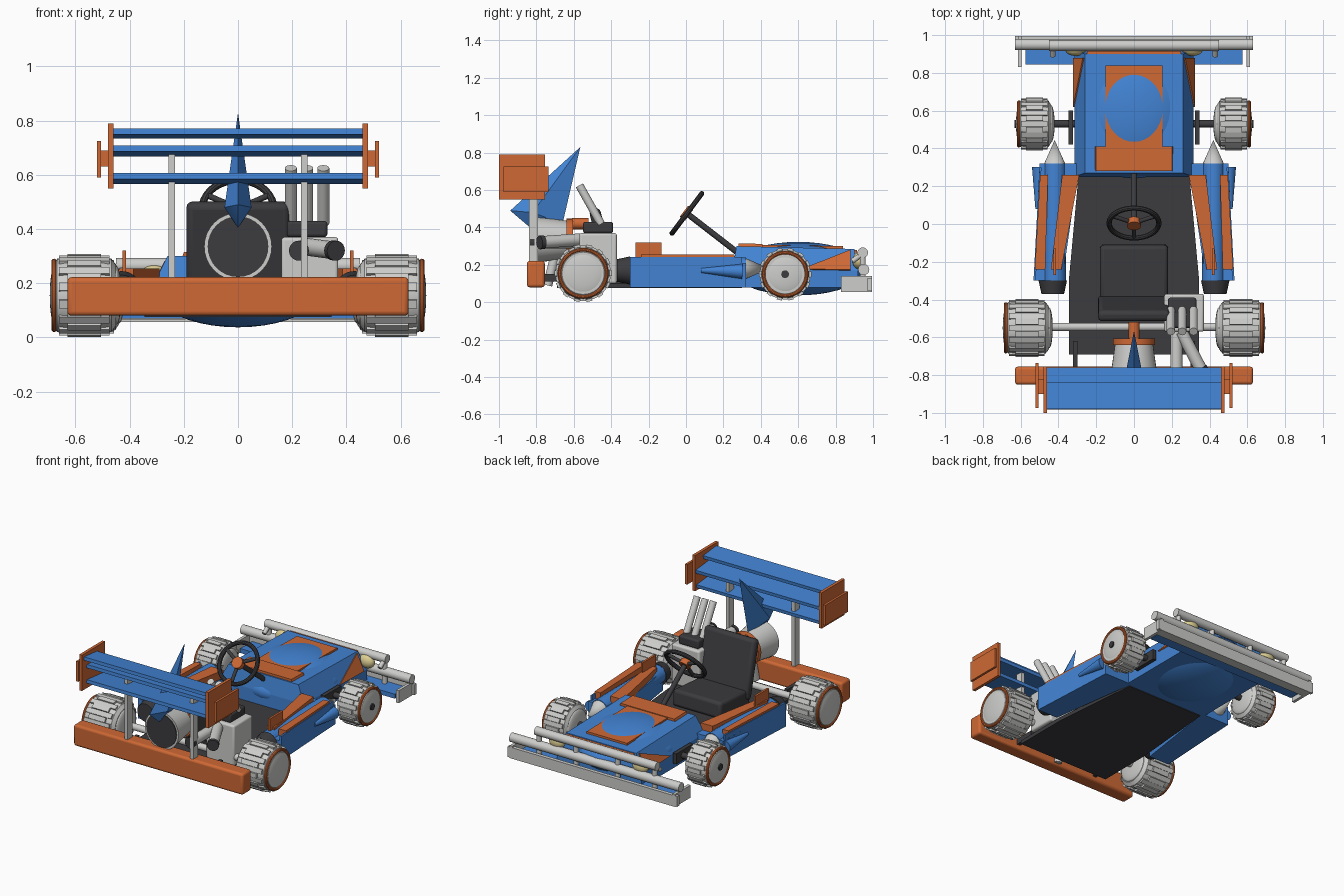
import bpy, bmesh, math
from mathutils import Vector, Matrix

if "Cube" in bpy.data.objects:
    bpy.data.objects.remove(bpy.data.objects["Cube"])


def material(name, rgb):
    m = bpy.data.materials.new(name)
    m.diffuse_color = (*rgb, 1)
    m.use_nodes = True
    m.node_tree.nodes["Principled BSDF"].inputs["Base Color"].default_value = m.diffuse_color
    return m


BLUE = material("blue", (0.055, 0.23, 0.66))
ORANGE = material("orange", (0.62, 0.14, 0.035))
GREY = material("light grey", (0.61, 0.61, 0.60))
DARK = material("charcoal", (0.045, 0.045, 0.05))
YELLOW = material("pale yellow", (0.72, 0.62, 0.29))


def finish(name, bm, mat, bevel=0.0):
    bmesh.ops.recalc_face_normals(bm, faces=bm.faces)
    me = bpy.data.meshes.new(name)
    bm.to_mesh(me)
    bm.free()
    me.materials.append(mat)
    ob = bpy.data.objects.new(name, me)
    bpy.context.collection.objects.link(ob)
    if bevel:
        b = ob.modifiers.new("bevel", "BEVEL")
        b.width, b.segments = bevel, 3
    return ob


def box(name, lo, hi, mat, bevel=0.0, pitch=0.0):
    """Box from corner to corner, tilted about x by pitch."""
    lo, hi = Vector(lo), Vector(hi)
    bm = bmesh.new()
    bmesh.ops.create_cube(bm, size=1, matrix=Matrix.Translation((lo + hi) / 2)
                          @ Matrix.Rotation(pitch, 4, 'X') @ Matrix.Diagonal((*(hi - lo), 1)))
    return finish(name, bm, mat, bevel)


def rod(name, a, b, r, mat, r2=None, seg=20):
    """Cylinder or cone between two points."""
    a, b = Vector(a), Vector(b)
    bm = bmesh.new()
    rot = (b - a).to_track_quat('Z', 'Y').to_matrix().to_4x4()
    bmesh.ops.create_cone(bm, cap_ends=True, segments=seg, radius1=r, radius2=r if r2 is None else r2,
                          depth=(b - a).length, matrix=Matrix.Translation((a + b) / 2) @ rot)
    return finish(name, bm, mat)


def ball(name, c, radii, mat):
    bm = bmesh.new()
    bmesh.ops.create_uvsphere(bm, u_segments=32, v_segments=20, radius=1,
                              matrix=Matrix.Translation(c) @ Matrix.Diagonal((*radii, 1)))
    return finish(name, bm, mat)


def loft(name, lower, upper, mat):
    """Solid between two matching outlines of 3D points."""
    bm = bmesh.new()
    a = [bm.verts.new(p) for p in lower]
    b = [bm.verts.new(p) for p in upper]
    bm.faces.new(a)
    bm.faces.new(b)
    n = len(a)
    for i in range(n):
        bm.faces.new((a[i], a[(i + 1) % n], b[(i + 1) % n], b[i]))
    return finish(name, bm, mat)


def slab(name, outline, z0, z1, mat, s=1):
    return loft(name, [(s * x, y, z0) for x, y in outline], [(s * x, y, z1) for x, y in outline], mat)


def lathe_x(name, profile, c, mat, seg=36):
    """Spin (x, radius) points about the x axis."""
    bm = bmesh.new()
    vs = [bm.verts.new((x, 0, r)) for x, r in profile]
    es = [bm.edges.new((vs[i], vs[i + 1])) for i in range(len(vs) - 1)]
    bmesh.ops.spin(bm, geom=vs + es, cent=(0, 0, 0), axis=(1, 0, 0), angle=math.tau, steps=seg)
    bmesh.ops.remove_doubles(bm, verts=bm.verts, dist=1e-4)
    bmesh.ops.translate(bm, verts=bm.verts, vec=c)
    return finish(name, bm, mat)


def ring(name, c, R, r, rot, mat):
    bpy.ops.mesh.primitive_torus_add(major_radius=R, minor_radius=r, major_segments=36,
                                     minor_segments=10, location=c, rotation=rot)
    ob = bpy.context.object
    ob.name = name
    ob.data.materials.append(mat)
    return ob


def wheel(name, s, x0, x1, y, z, R):
    """Chunky treaded tyre with a domed cap and coloured rim."""
    xm, h, core = s * (x0 + x1) / 2, (x1 - x0) / 2, R - 0.014
    c = (xm, y, z)
    lathe_x(name + "_tyre", [(-h, 0), (-h, core * .8), (-h * .85, core * .96), (-h * .6, core),
                             (h * .6, core), (h * .85, core * .96), (h, core * .8), (h, 0)], c, GREY)
    bm = bmesh.new()
    for i in range(14):
        for off, half in ((0, .80), (.5, .52)):
            a = (i + off) * math.tau / 14
            r = core - .004 if off == 0 else core + .002
            bmesh.ops.create_cube(bm, size=1, matrix=Matrix.Translation(c) @ Matrix.Rotation(a, 4, 'X')
                                  @ Matrix.Translation((0, 0, r)) @ Matrix.Diagonal((2 * h * half, R * .2, .022, 1)))
    finish(name + "_tread", bm, GREY)
    face = s * x1
    ring(name + "_rim", (face - s * .006, y, z), R * .81, .010, (0, math.pi / 2, 0), ORANGE)
    ball(name + "_cap", (face - s * .012, y, z), (.022, R * .76, R * .76), GREY)
    ball(name + "_inner_cap", (s * x0, y, z), (.02, R * .7, R * .7), GREY)


# Floor pan
slab("floor", [(-.345, -.69), (.345, -.69), (.345, -.3), (.29, .3), (-.29, .3), (-.345, -.3)], .075, .10, DARK)

# Nose body, rounded belly and painted top
foot = [(-.315, .25), (.315, .25), (.315, .92), (-.315, .92)]
mid = [(-.315, .25, .19), (.315, .25, .19), (.315, .92, .17), (-.315, .92, .17)]
loft("nose_base", [(x, y, .08) for x, y in foot], mid, BLUE)
loft("nose_top", mid, [(-.26, .27, .30), (.26, .27, .30), (.26, .90, .285), (-.26, .90, .285)], BLUE)
ball("nose_bulge", (0, .6, .18), (.31, .36, .143), BLUE)
loft("nose_panel", [(-.15, .38, .28), (.15, .38, .28), (.15, .84, .28), (-.15, .84, .28)],
     [(-.15, .38, .308), (.15, .38, .308), (.15, .84, .30), (-.15, .84, .30)], ORANGE)
loft("nose_cowl", [(-.215, .28, .27), (.215, .28, .27), (.215, .41, .27), (-.215, .41, .27)],
     [(-.20, .28, .315), (.20, .28, .315), (.20, .41, .312), (-.20, .41, .312)], ORANGE)
box("nose_front_stripe", (-.25, .895, .26), (.25, .915, .28), ORANGE)

# Front wing tray, bumper tubes and struts
box("front_wing", (-.575, .845, .07), (.575, .98, .10), BLUE)
box("front_lip", (-.63, .97, .06), (.63, .995, .13), GREY)
box("front_tray", (-.60, .93, .056), (.60, .995, .068), GREY)
rod("lower_bumper_tube", (-.63, .95, .175), (.63, .95, .175), .03, GREY)
rod("upper_bumper_tube", (-.45, .945, .265), (.45, .945, .265), .028, GREY)

for s in (-1, 1):
    # Front details
    box("front_end_plate", (s * .605 - .01, .83, .056), (s * .605 + .01, .995, .14), GREY)
    for x in (.155, .43):
        rod("bumper_strut", (s * x, .945, .08), (s * x, .945, .26), .016, GREY)
        rod("bumper_arm", (s * x, .89, .22), (s * x, .945, .26), .014, GREY)
    ball("headlight", (s * .31, .925, .222), (.055, .035, .045), YELLOW)
    # Orange wedge on the side of the nose
    loft("nose_side_flash", [(s * .316, .88, .17), (s * .316, .62, .175), (s * .264, .88, .278)],
         [(s * .323, .88, .174), (s * .323, .62, .179), (s * .271, .88, .282)], ORANGE)

    # Side pod with orange rails and an upright fin
    slab("side_pod", [(.29, .32), (.50, .32), (.53, -.30), (.38, -.30)], .08, .21, BLUE, s)
    slab("outer_rail", [(.455, .26), (.497, .26), (.525, -.24), (.47, -.24)], .20, .255, ORANGE, s)
    slab("inner_rail", [(.29, .26), (.38, .26), (.44, -.24), (.385, -.24)], .20, .255, ORANGE, s)
    slab("outer_pod_wall", [(.49, .30), (.50, .30), (.532, -.30), (.52, -.30)], .08, .242, BLUE, s)
    box("pod_fin", (s * .42 - .007, -.27, .22), (s * .42 + .007, -.13, .32), ORANGE)
    # Rocket tube inside the pod
    rod("rocket_tube", (s * .42, -.30, .18), (s * .42, .32, .18), .06, BLUE)
    rod("rocket_cone", (s * .42, .31, .18), (s * .42, .445, .18), .06, GREY, 0)
    rod("rocket_outlet", (s * .43, -.30, .17), (s * .43, -.37, .17), .075, DARK, .06)
    rod("pod_side_bullet", (s * .50, .30, .165), (s * .51, .08, .17), .04, BLUE, .012)

    # Wheels and axles
    wheel("rear_wheel", s, .45, .685, -.55, .155, .155)
    wheel("front_wheel", s, .44, .615, .53, .15, .142)
    rod("front_hub", (s * .60, .53, .15), (s * .632, .53, .15), .021, DARK)
    rod("front_axle", (s * .30, .53, .155), (s * .45, .53, .155), .02, DARK)
    box("front_hub_carrier", (s * .335 - .013, .42, .12), (s * .335 + .013, .60, .19), DARK)
    box("rear_bumper_mount", (s * .31 - .012, -.78, .11), (s * .31 + .012, -.62, .15), DARK)

    # Rear wing supports and end plates
    box("wing_post", (s * .245 - .012, -.84, .20), (s * .245 + .012, -.79, .68), GREY)
    box("wing_end_plate", (s * .47 - .01, -1.0, .55), (s * .47 + .01, -.755, .79), ORANGE)
    box("wing_outer_plate", (s * .513 - .008, -.975, .59), (s * .513 + .008, -.735, .725), ORANGE)
    box("wing_plate_spacer", (s * .492 - .02, -.90, .63), (s * .492 + .02, -.82, .69), ORANGE)
rod("rear_axle", (-.46, -.545, .155), (.46, -.545, .155), .022, GREY)

# Rear wing blades and bumper
for y0, y1, z in ((-.98, -.84, .753), (-.95, -.76, .688), (-.95, -.77, .586)):
    box("wing_blade", (-.465, y0, z - .011), (.465, y1, z + .011), BLUE, pitch=-.10)
box("rear_bumper", (-.63, -.85, .08), (.63, -.755, .222), ORANGE, .015)

# Jet with tail fin
rod("jet_body", (0, -.81, .335), (0, -.63, .335), .125, GREY, .10, 32)
rod("jet_outlet", (0, -.815, .335), (0, -.78, .335), .112, DARK, seg=32)
rod("jet_collar", (0, -.64, .335), (0, -.605, .335), .112, ORANGE, seg=32)
rod("jet_intake", (0, -.61, .42), (0, -.52, .42), .03, ORANGE)
rod("jet_mount", (0, -.74, .09), (0, -.70, .25), .025, GREY)
bm = bmesh.new()
rim = [bm.verts.new(p) for p in ((0, -.565, .83), (0, -.94, .49), (0, -.84, .405), (0, -.66, .42))]
for s in (-1, 1):
    hub = bm.verts.new((s * .05, -.82, .48))
    for i in range(4):
        bm.faces.new((rim[i], rim[(i + 1) % 4], hub))
finish("tail_fin", bm, BLUE)

# Seat
box("seat_cushion", (-.18, -.43, .09), (.18, -.11, .20), DARK, .02, .08)
box("seat_back", (-.19, -.475, .12), (.19, -.415, .505), DARK, .022, .24)

# Engine, intake stacks and exhausts
box("engine_block", (.16, -.57, .10), (.37, -.37, .37), GREY, .012)
box("engine_head", (.18, -.55, .37), (.33, -.39, .43), DARK, .012)
for x in (.195, .255, .315):
    rod("intake_stack", (x, -.455, .42), (x, -.57, .625), .022, GREY)
for a, b in (((.225, -.55, .32), (.225, -.83, .32)), ((.25, -.57, .335), (.36, -.78, .32))):
    rod("exhaust_pipe", a, b, .033, GREY)
    d = (Vector(b) - Vector(a)).normalized()
    rod("exhaust_tip", Vector(b) - d * .02, Vector(b) + d * .004, .037, DARK)

# Steering wheel and column
centre, axis = Vector((0, .005, .475)), Vector((0, -.8, .6))
ring("steering_wheel", centre, .132, .014, axis.to_track_quat('Z', 'Y').to_euler(), DARK)
rod("steering_column", centre, (0, .27, .27), .016, DARK)
rod("steering_hub", centre - axis * .015, centre + axis * .02, .037, ORANGE)
for a in (0.5, math.pi - 0.5, -math.pi / 2):
    tip = centre + Vector((math.cos(a), .6 * math.sin(a), .8 * math.sin(a))) * .13
    rod("steering_spoke", centre, tip, .011, DARK)

# Smooth the round parts, keep the hard edges
bpy.ops.object.select_all(action='SELECT')
bpy.context.view_layer.objects.active = bpy.context.scene.objects[0]
bpy.ops.object.shade_smooth_by_angle(angle=math.radians(30))
